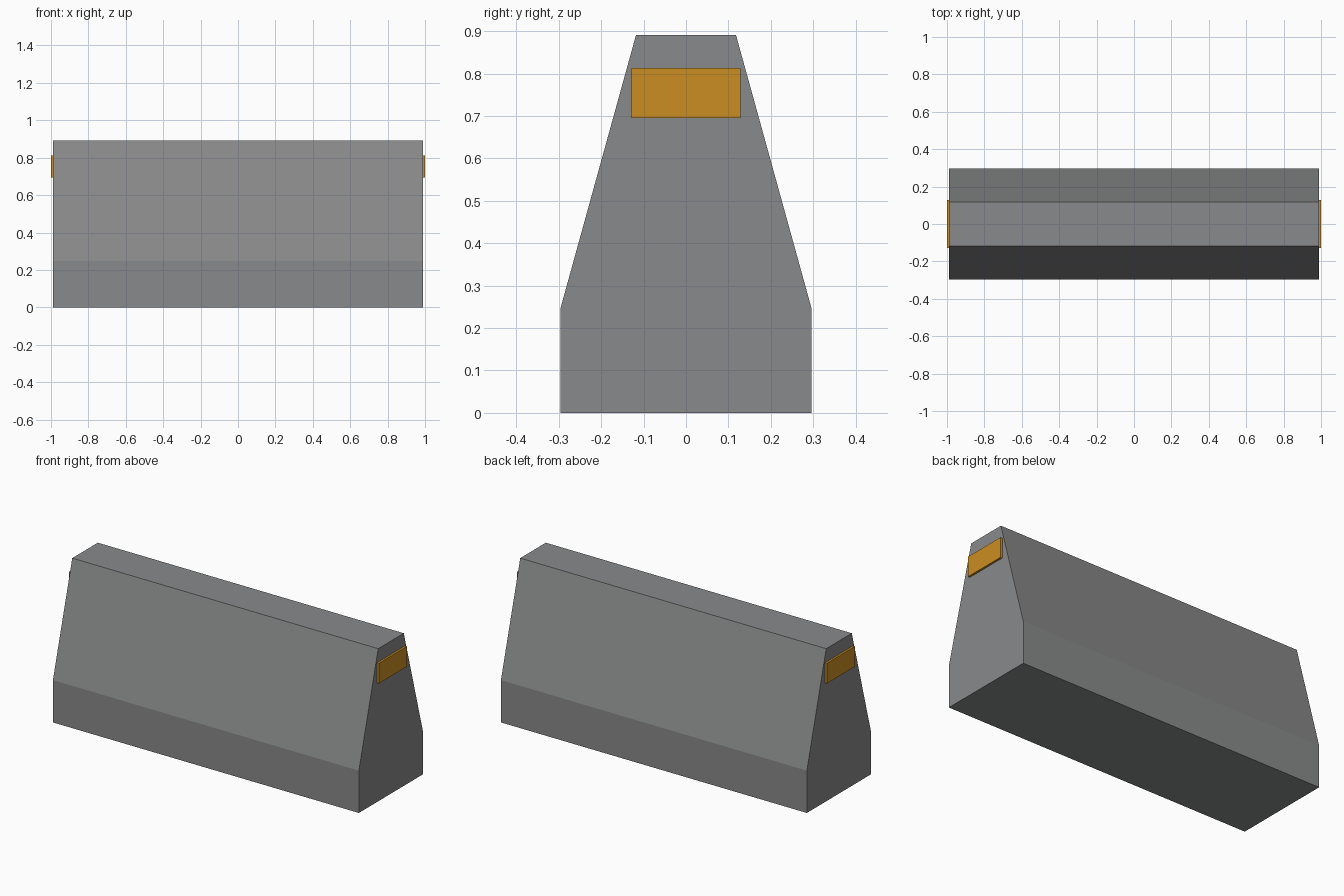
import bpy, bmesh

if "Cube" in bpy.data.objects:
    bpy.data.objects.remove(bpy.data.objects["Cube"])


def make_material(name, rgb):
    mat = bpy.data.materials.new(name)
    mat.diffuse_color = (*rgb, 1.0)
    mat.use_nodes = True
    mat.node_tree.nodes["Principled BSDF"].inputs["Base Color"].default_value = mat.diffuse_color
    return mat


def extrude_profile(name, profile, x0, x1, mat):
    """Extrude a closed (y, z) profile along x from x0 to x1."""
    bm = bmesh.new()
    face = bm.faces.new([bm.verts.new((x0, y, z)) for y, z in profile])
    result = bmesh.ops.extrude_face_region(bm, geom=[face])
    moved = [v for v in result["geom"] if isinstance(v, bmesh.types.BMVert)]
    bmesh.ops.translate(bm, vec=(x1 - x0, 0, 0), verts=moved)
    bmesh.ops.recalc_face_normals(bm, faces=bm.faces)
    mesh = bpy.data.meshes.new(name)
    bm.to_mesh(mesh)
    bm.free()
    mesh.materials.append(mat)
    obj = bpy.data.objects.new(name, mesh)
    bpy.context.collection.objects.link(obj)
    return obj


concrete = make_material("concrete grey", (0.25, 0.253, 0.257))
amber = make_material("amber reflector", (0.59, 0.27, 0.016))

# Barrier body: upright foot with sloping sides and a flat top
half = [(0.296, 0.0), (0.296, 0.247), (0.118, 0.891)]
profile = half + [(-y, z) for y, z in reversed(half)]
extrude_profile("barrier_body", profile, -0.988, 0.988, concrete)

# Reflector plate on each end
plate = [(-0.129, 0.695), (0.129, 0.695), (0.129, 0.813), (-0.129, 0.813)]
for side, label in ((-1, "left"), (1, "right")):
    extrude_profile(f"{label}_reflector", plate, side * 0.986, side * 1.0, amber)
